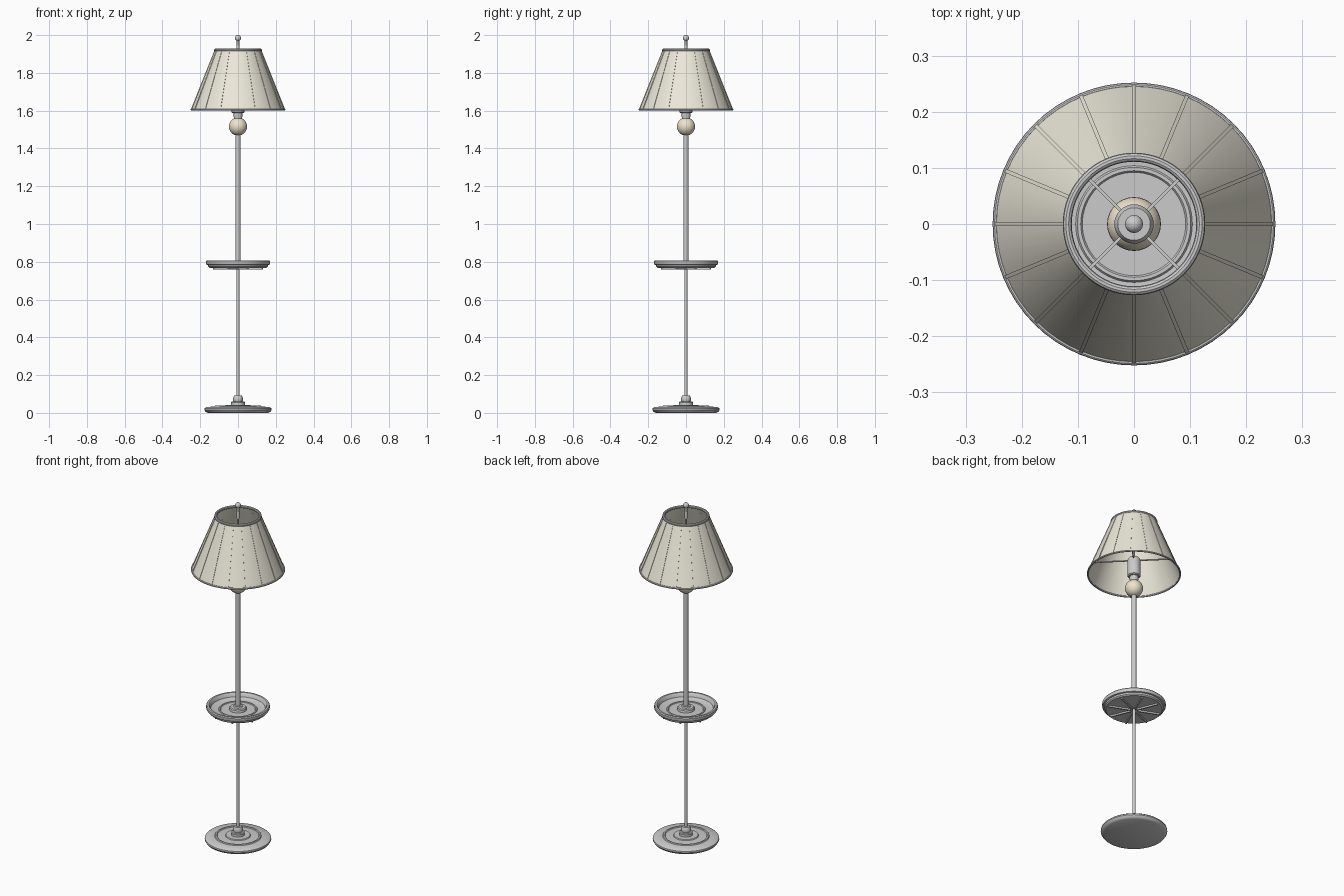
import bpy, math
from mathutils import Vector

if "Cube" in bpy.data.objects:
    bpy.data.objects.remove(bpy.data.objects["Cube"])


def material(name, color):
    m = bpy.data.materials.new(name)
    m.diffuse_color = color
    m.use_nodes = True
    m.node_tree.nodes["Principled BSDF"].inputs["Base Color"].default_value = m.diffuse_color
    return m


cream = material("cream_fabric", (0.84, 0.81, 0.70, 1))
warm = material("warm_glass", (0.86, 0.78, 0.60, 1))


def finish(obj, name, mat=None, angle=35):
    obj.name = name
    if mat:
        obj.data.materials.append(mat)
    bpy.ops.object.select_all(action='DESELECT')
    obj.select_set(True)
    bpy.context.view_layer.objects.active = obj
    bpy.ops.object.shade_smooth_by_angle(angle=math.radians(angle))
    return obj


def lathe(name, profile, n=64, mat=None, closed=False):
    """Revolve (radius, z) points round the z axis; radius 0 ends become poles."""
    verts, rings = [], []
    for r, z in profile:
        k = 1 if r == 0 else n
        rings.append([len(verts) + i for i in range(k)])
        verts += [(r * math.cos(2 * math.pi * i / n), r * math.sin(2 * math.pi * i / n), z) for i in range(k)]
    faces = []
    pairs = list(zip(rings, rings[1:] + rings[:1]))
    for a, b in pairs if closed else pairs[:-1]:
        for i in range(n):
            j = (i + 1) % n
            q = [a[i % len(a)], a[j % len(a)], b[j % len(b)], b[i % len(b)]]
            faces.append(list(dict.fromkeys(q)))
    me = bpy.data.meshes.new(name)
    me.from_pydata(verts, [], faces)
    obj = bpy.data.objects.new(name, me)
    bpy.context.collection.objects.link(obj)
    return finish(obj, name, mat)


def bar(name, p, q, width, height, mat=None):
    """Box bar from p to q."""
    p, q = Vector(p), Vector(q)
    bpy.ops.mesh.primitive_cube_add(size=1, location=(p + q) / 2)
    o = bpy.context.object
    d = q - p
    o.scale = (d.length, width, height)
    o.rotation_euler = (0, -math.atan2(d.z, math.hypot(d.x, d.y)), math.atan2(d.y, d.x))
    return finish(o, name, mat)


def polar(r, a, z):
    return (r * math.cos(a), r * math.sin(a), z)


def ring(name, r, minor, z):
    bpy.ops.mesh.primitive_torus_add(major_radius=r, minor_radius=minor, major_segments=64,
                                     minor_segments=10, location=(0, 0, z))
    return finish(bpy.context.object, name)


# Base plate with a shallow step, and the stepped collar holding the pole
lathe("base", [(0, 0), (0.160, 0), (0.172, 0.006), (0.178, 0.016), (0.177, 0.024), (0.168, 0.031),
               (0.125, 0.034), (0.122, 0.039), (0.114, 0.039), (0.111, 0.035), (0.068, 0.037),
               (0.065, 0.042), (0, 0.042)])
lathe("base_collar", [(0, 0.04), (0.036, 0.04), (0.036, 0.056), (0.033, 0.060), (0.024, 0.061),
                      (0.026, 0.066), (0.026, 0.080), (0.020, 0.091), (0, 0.091)], 32)

# Poles
lathe("lower_pole", [(0, 0.08), (0.0085, 0.08), (0.0085, 0.79), (0, 0.79)], 24)
lathe("upper_pole", [(0, 0.775), (0.013, 0.775), (0.013, 1.48), (0, 1.48)], 24)

# Tray: rimmed dish with a raised ring and centre hub
lathe("tray", [(0, 0.768), (0.150, 0.768), (0.157, 0.774), (0.159, 0.783), (0.167, 0.785),
               (0.170, 0.790), (0.170, 0.803), (0.166, 0.808), (0.156, 0.808), (0.151, 0.803),
               (0.146, 0.786), (0.138, 0.781), (0.104, 0.780), (0.101, 0.784), (0.095, 0.784),
               (0.092, 0.780), (0.047, 0.780), (0.045, 0.792), (0.040, 0.797), (0.026, 0.798),
               (0.023, 0.805), (0, 0.805)])
for i in range(8):
    a = math.radians(22.5 + 45 * i)
    bar(f"tray_spoke_{i}", polar(0.02, a, 0.765), polar(0.143, a, 0.765), 0.008, 0.012)

# Bulb, neck and socket
bpy.ops.mesh.primitive_uv_sphere_add(segments=32, ring_count=16, radius=0.048, location=(0, 0, 1.516))
finish(bpy.context.object, "bulb", warm)
lathe("socket_neck", [(0, 1.555), (0.020, 1.555), (0.024, 1.575), (0.022, 1.592), (0, 1.592)], 32)
lathe("socket", [(0, 1.588), (0.030, 1.588), (0.035, 1.593), (0.035, 1.690), (0.029, 1.700), (0, 1.700)], 32)

# Shade support arms, stem and finial
for i in range(4):
    a = math.radians(45 + 90 * i)
    bar(f"shade_arm_{i}", polar(0.02, a, 1.688), polar(0.214, a, 1.688), 0.006, 0.006)
lathe("finial_stem", [(0, 1.69), (0.005, 1.69), (0.005, 1.905), (0.009, 1.907), (0.009, 1.93),
                      (0.007, 1.945), (0.007, 1.975), (0, 1.975)], 20)
bpy.ops.mesh.primitive_uv_sphere_add(segments=24, ring_count=12, radius=0.016, location=(0, 0, 1.984))
finish(bpy.context.object, "finial_ball")

# Conical shade shell, its rim hoops and sixteen ribs
lathe("shade", [(0.247, 1.606), (0.121, 1.924), (0.118, 1.924), (0.244, 1.606)], 64, cream, True)
ring("shade_bottom_hoop", 0.247, 0.005, 1.606)
ring("shade_top_hoop", 0.119, 0.008, 1.921)
for i in range(16):
    a = 2 * math.pi * i / 16
    bar(f"shade_rib_{i}", polar(0.247, a, 1.606), polar(0.121, a, 1.922), 0.007, 0.005, cream)
